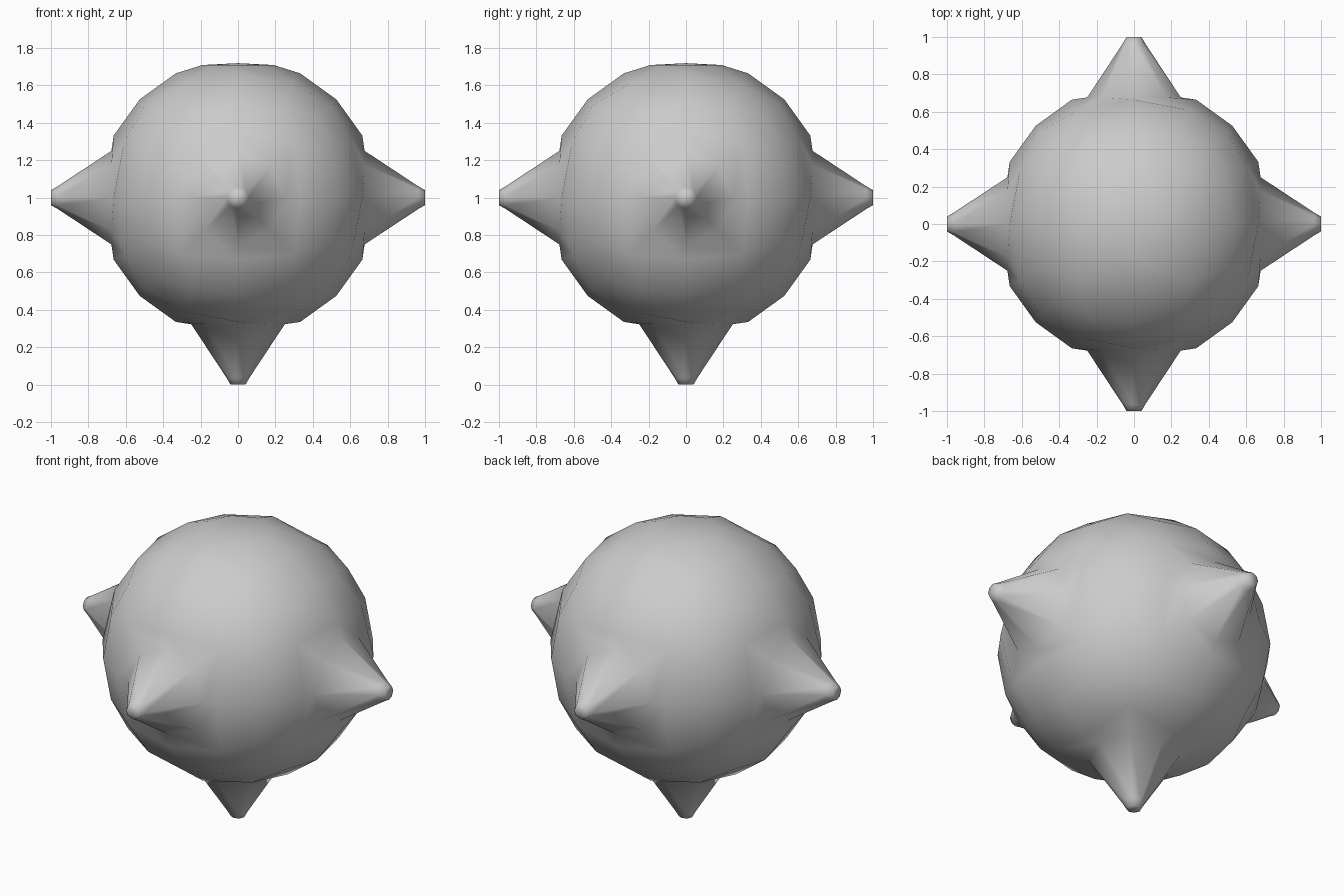
import bpy, bmesh
from mathutils import Vector

if "Cube" in bpy.data.objects:
    bpy.data.objects.remove(bpy.data.objects["Cube"])

R = 0.743                                   # body radius
SPIKE = [(0.25, 0.677), (0.06, 0.965), (0.04, 1.0)]   # (ring radius, distance from centre)
TOP = [(0.19, 0.709)]                       # flattened patch without a spike

# Body: gridded cube pushed out to a ball
bm = bmesh.new()
bmesh.ops.create_cube(bm, size=2)
bmesh.ops.subdivide_edges(bm, edges=bm.edges[:], cuts=3, use_grid_fill=True)
for v in bm.verts:
    v.co = v.co.normalized() * R


def grow(axis, rings, cap):
    """Turn the patch around an axis into an octagon and extrude it ring by ring."""
    centre = max(bm.verts, key=lambda v: v.co.normalized().dot(axis))
    face = bmesh.ops.dissolve_faces(bm, faces=list(centre.link_faces))["region"][0]
    for radius, height in rings:
        face = bmesh.ops.extrude_discrete_faces(bm, faces=[face])["faces"][0]
        for v in face.verts:
            flat = v.co - axis * v.co.dot(axis)
            v.co = flat.normalized() * radius + axis * height
    tip = bmesh.ops.poke(bm, faces=[face])["verts"][0]
    tip.co = axis * cap


# Five spikes, and the plain top
for d in [(1, 0, 0), (-1, 0, 0), (0, 1, 0), (0, -1, 0), (0, 0, -1)]:
    grow(Vector(d), SPIKE, 1.0)
grow(Vector((0, 0, 1)), TOP, 0.719)

# Stand it on the ground
bmesh.ops.translate(bm, verts=bm.verts[:], vec=(0, 0, 1))
bmesh.ops.recalc_face_normals(bm, faces=bm.faces[:])
for f in bm.faces:
    f.smooth = True
mesh = bpy.data.meshes.new("spiked_ball")
bm.to_mesh(mesh)
bm.free()
bpy.context.collection.objects.link(bpy.data.objects.new("spiked_ball", mesh))
